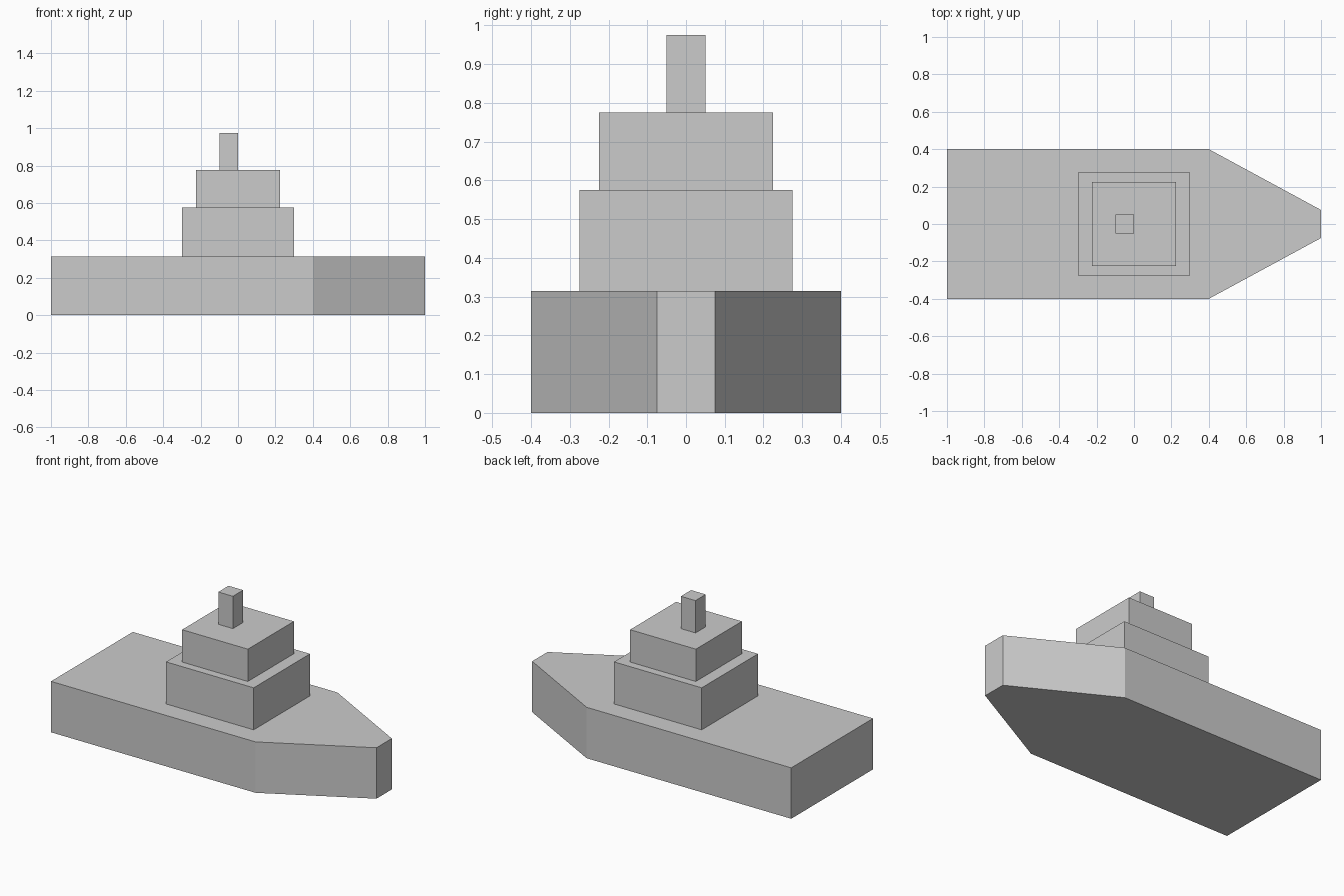
import bpy
import bmesh

cube = bpy.data.objects.get("Cube")
if cube:
    bpy.data.objects.remove(cube, do_unlink=True)

# One plain grey for the whole ship
GREY = (0.6, 0.6, 0.6, 1.0)
grey = bpy.data.materials.new("plain_grey")
grey.use_nodes = True
grey.diffuse_color = GREY
grey.node_tree.nodes["Principled BSDF"].inputs["Base Color"].default_value = GREY


def prism(name, outline, bottom, top):
    """Extrude a flat outline straight up from bottom to top."""
    bm = bmesh.new()
    base = bm.faces.new([bm.verts.new((x, y, bottom)) for x, y in outline])
    new = bmesh.ops.extrude_face_region(bm, geom=[base], use_keep_orig=True)["geom"]
    verts = [v for v in new if isinstance(v, bmesh.types.BMVert)]
    bmesh.ops.translate(bm, verts=verts, vec=(0, 0, top - bottom))
    bmesh.ops.recalc_face_normals(bm, faces=bm.faces)
    mesh = bpy.data.meshes.new(name)
    bm.to_mesh(mesh)
    bm.free()
    mesh.materials.append(grey)
    obj = bpy.data.objects.new(name, mesh)
    bpy.context.collection.objects.link(obj)
    return obj


def block(name, x_min, x_max, half_width, bottom, top):
    """Box centred across the ship."""
    w = half_width
    return prism(name, [(x_min, -w), (x_max, -w), (x_max, w), (x_min, w)], bottom, top)


# Hull: square stern, tapering to a blunt bow; mirrored outline
side = [(-1, -0.4), (0.4, -0.4), (1, -0.075)]
prism("hull", side + [(x, -y) for x, y in reversed(side)], 0, 0.315)

# Stacked superstructure
block("lower_cabin", -0.3, 0.3, 0.275, 0.315, 0.575)
block("upper_cabin", -0.225, 0.225, 0.225, 0.575, 0.775)
block("funnel", -0.1, 0, 0.05, 0.775, 0.975)
